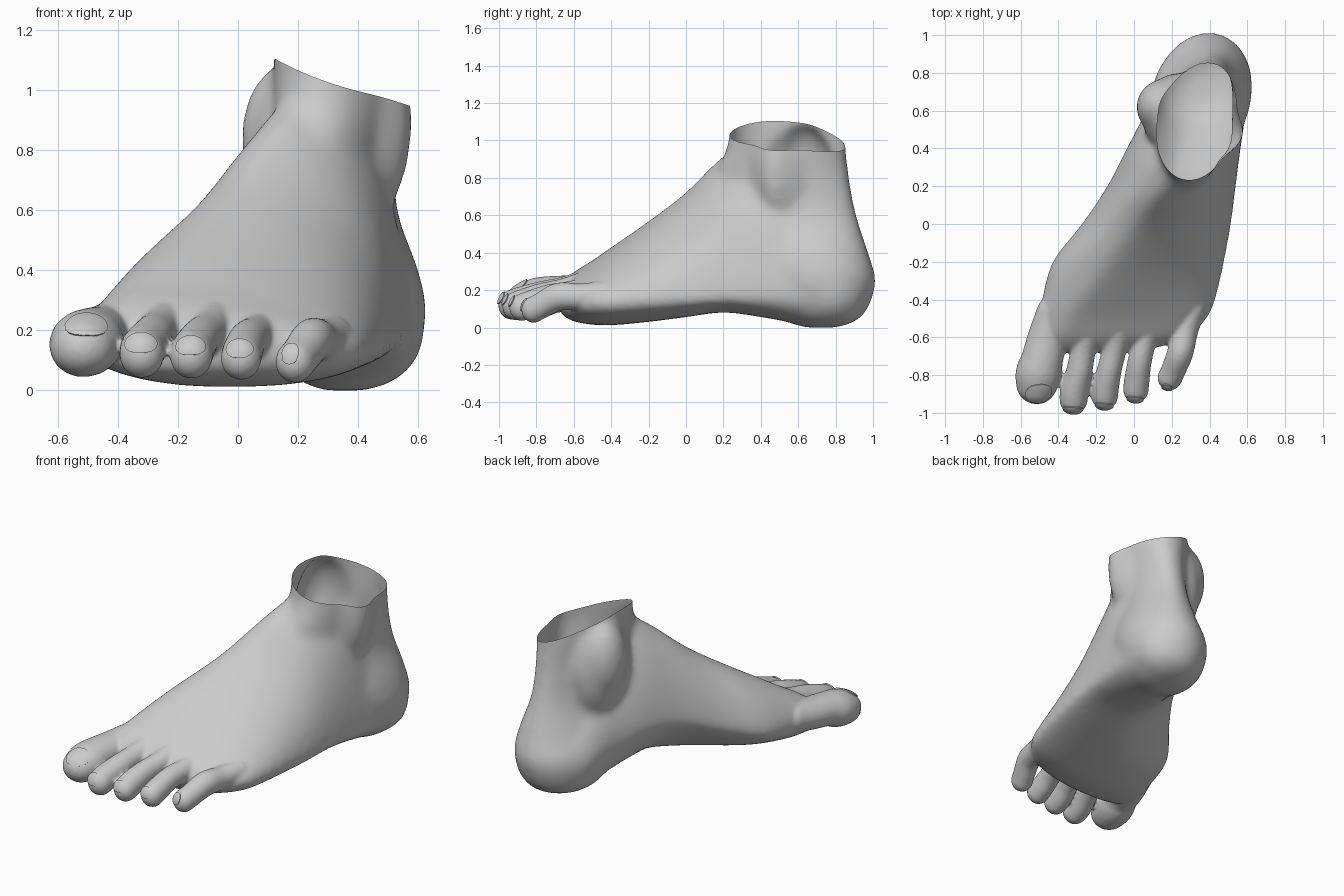
import bpy, bmesh, math
from mathutils import Vector, Matrix

if "Cube" in bpy.data.objects:
    bpy.data.objects.remove(bpy.data.objects["Cube"])


def spline(rows, n):
    """Catmull-Rom through rows of numbers, n steps per span."""
    out = []
    for i in range(len(rows) - 1):
        p = [rows[max(i - 1, 0)], rows[i], rows[i + 1], rows[min(i + 2, len(rows) - 1)]]
        for k in range(n):
            t = k / n
            out.append([0.5 * (2 * b + (c - a) * t + (2 * a - 5 * b + 4 * c - d) * t * t
                               + (3 * b - a - 3 * c + d) * t ** 3) for a, b, c, d in zip(*p)])
    return out + [list(rows[-1])]


def bridge(bm, rings):
    """Skin closed rings of points; returns the rings of vertices."""
    vs = [[bm.verts.new(p) for p in r] for r in rings]
    n = len(vs[0])
    for a, b in zip(vs, vs[1:]):
        for i in range(n):
            bm.faces.new((a[i], a[(i + 1) % n], b[(i + 1) % n], b[i]))
    bm.faces.new(vs[-1])
    return vs


def blend(ob, voxel, steps):
    """Fuse overlapping volumes into one skin and soften the joins."""
    bpy.context.view_layer.objects.active = ob
    m = ob.modifiers.new("fuse", 'REMESH')
    m.mode, m.voxel_size = 'VOXEL', voxel
    bpy.ops.object.modifier_apply(modifier="fuse")
    m = ob.modifiers.new("soften", 'SMOOTH')
    m.factor, m.iterations = 0.5, steps
    bpy.ops.object.modifier_apply(modifier="soften")


def ball(bm, c, r):
    bmesh.ops.create_icosphere(bm, subdivisions=3, radius=1,
                               matrix=Matrix.Translation(c) @ Matrix.Diagonal((*r, 1)))


def foot_ring(y, xl, xr, xt, zt, zb, zl, zr, arch):
    """Section across the foot from four superellipse quarters."""
    xb = (xl + xr) / 2
    quarters = [(xt, xr, zr, zt, 1.75, 0), (xt, xl, zl, zt, 1.65, 1),
                (xb, xl, zl, zb, arch, 0), (xb, xr, zr, zb, 2.3, 1)]
    pts = []
    for cx, ex, cz, ez, n, flip in quarters:
        for k in range(10):
            a = (10 - k if flip else k) / 10 * math.pi / 2
            c, s = max(math.cos(a), 0) ** (2 / n), max(math.sin(a), 0) ** (2 / n)
            pts.append((cx + (ex - cx) * c, y, cz + (ez - cz) * s))
    return pts


def leg_ring(z, cx, cy, a, b):
    """Ellipse turned along the line of the foot."""
    rot = Matrix.Rotation(math.radians(-16), 3, 'Z')
    return [Vector((cx, cy, z)) + rot @ Vector((b * math.cos(t), a * math.sin(t), 0))
            for t in (k * math.tau / 40 for k in range(40))]


# Foot body: y, left, right, ridge x, top, bottom, side heights, arch roundness
sections = [
    (-.68, -.50, .03, -.35, .22, .08, .15, .14, 2.2),
    (-.61, -.53, .28, -.37, .29, .035, .17, .14, 2.3),
    (-.50, -.515, .39, -.32, .36, .015, .18, .14, 2.3),
    (-.40, -.49, .435, -.25, .43, .012, .19, .14, 2.2),
    (-.20, -.435, .48, -.10, .57, .03, .20, .15, 1.7),
    (0, -.28, .515, .03, .725, .055, .26, .16, 1.3),
    (.20, -.145, .54, .17, .92, .08, .34, .17, 1.2),
    (.40, -.04, .565, .27, 1.02, .055, .38, .18, 1.5),
    (.60, .06, .595, .31, .80, .02, .33, .20, 1.9),
    (.80, .12, .62, .37, .55, 0, .25, .22, 2.1),
    (.92, .20, .565, .38, .42, .04, .24, .23, 2.1)]
# Ankle and heel: z, centre x, centre y, half length, half width
ankle = [
    (0, .355, .72, .08, .07), (.03, .36, .72, .18, .15), (.10, .36, .71, .265, .22),
    (.25, .36, .685, .335, .26), (.40, .35, .60, .385, .235), (.60, .325, .53, .395, .18),
    (.80, .325, .515, .37, .18), (1.0, .335, .54, .32, .205), (1.25, .335, .54, .31, .205)]

bm = bmesh.new()
bm.faces.new(bridge(bm, [foot_ring(*s) for s in spline(sections, 4)])[0])
bm.faces.new(bridge(bm, [leg_ring(*s) for s in spline(ankle, 4)])[0])
ball(bm, (.455, .49, .89), (.125, .12, .30))     # outer ankle bone
ball(bm, (.42, .52, .90), (.145, .18, .38))
ball(bm, (.165, .62, .84), (.155, .15, .25))     # inner ankle bone
ball(bm, (.23, .58, .78), (.19, .22, .36))
bmesh.ops.recalc_face_normals(bm, faces=bm.faces)
mesh = bpy.data.meshes.new("foot")
bm.to_mesh(mesh)
bm.free()
foot = bpy.data.objects.new("foot", mesh)
bpy.context.collection.objects.link(foot)
blend(foot, .018, 22)

# Toes: x, y, z, radius from root to tip
toes = [
    [(-.41, -.48, .20, .11), (-.455, -.60, .185, .108), (-.487, -.72, .175, .112),
     (-.505, -.79, .158, .122), (-.515, -.845, .143, .11)],
    [(-.23, -.50, .24, .08), (-.265, -.65, .20, .068), (-.29, -.78, .172, .07),
     (-.315, -.88, .138, .076), (-.32, -.93, .122, .075)],
    [(-.07, -.50, .23, .08), (-.10, -.65, .195, .065), (-.13, -.77, .168, .066),
     (-.15, -.86, .133, .072), (-.155, -.912, .115, .071)],
    [(.09, -.46, .215, .07), (.06, -.60, .185, .063), (.03, -.73, .163, .064),
     (.015, -.83, .126, .068), (.01, -.878, .108, .068)],
    [(.31, -.44, .17, .075), (.275, -.56, .165, .067), (.245, -.68, .165, .07),
     (.21, -.77, .12, .066), (.19, -.815, .096, .066)]]
bm = bmesh.new()
bm.from_mesh(foot.data)
for i, toe in enumerate(toes):
    for x, y, z, r in spline(toe, 6):
        ball(bm, (x, y, z), (r, r, r * (.9 if i == 0 else 1.08)))
bm.to_mesh(foot.data)
bm.free()
blend(foot, .0095, 6)


# Open, slanted rim at the top of the ankle
def rim(v):
    return 1.03 - .35 * (v.x - .33) - .06 * (v.y - .54) - .3 * (v.y - .57) ** 2


bm = bmesh.new()
bm.from_mesh(foot.data)
for v in bm.verts:
    v.co.z -= rim(v.co)
bmesh.ops.bisect_plane(bm, geom=bm.verts[:] + bm.edges[:] + bm.faces[:], plane_co=(0, 0, 0),
                       plane_no=(0, 0, 1), clear_outer=True)
for v in bm.verts:
    v.co.z += rim(v.co)
low = min(v.co.z for v in bm.verts)
for f in bm.faces:
    f.smooth = True
bm.to_mesh(foot.data)
bm.free()
foot.location.z = -low
bpy.context.view_layer.update()

# Nails: facing direction, half width and half length in radians
nails = [((.1, -.6, .8), .68, .55), ((-.05, -.85, .5), .75, .5), ((-.05, -.85, .5), .72, .5),
         ((-.08, -.85, .48), .68, .5), ((-.25, -.85, .4), .42, .55)]
for i, (toe, (d, wide, long)) in enumerate(zip(toes, nails)):
    x, y, z, r = toe[-1]
    d = Vector(d).normalized()
    u = Vector((0, 0, 1)).cross(d).normalized()
    w = d.cross(u)
    rings = []
    for k in range(8, 0, -1):
        ring = []
        for j in range(32):
            c, s = math.cos(j * math.tau / 32), math.sin(j * math.tau / 32)
            a = math.copysign(abs(c) ** .75, c) * wide * k / 8
            b = math.copysign(abs(s) ** .75, s) * long * k / 8
            p = (d + u * math.tan(a) + w * math.tan(b)).normalized()
            ring.append(Vector((x, y, z - low)) + p * (r + .02))
        rings.append(ring)
    bm = bmesh.new()
    bridge(bm, rings)
    mesh = bpy.data.meshes.new(f"toenail_{i + 1}")
    bm.to_mesh(mesh)
    bm.free()
    nail = bpy.data.objects.new(mesh.name, mesh)
    bpy.context.collection.objects.link(nail)
    m = nail.modifiers.new("hug", 'SHRINKWRAP')
    m.target, m.wrap_method, m.wrap_mode, m.offset = foot, 'NEAREST_SURFACEPOINT', 'ABOVE_SURFACE', .007
    m = nail.modifiers.new("plate", 'SOLIDIFY')
    m.thickness, m.offset = .01, -1
    bpy.context.view_layer.objects.active = nail
    for name in ("hug", "plate"):
        bpy.ops.object.modifier_apply(modifier=name)
    nail.select_set(True)
    bpy.ops.object.shade_smooth_by_angle(angle=math.radians(40))
    nail.select_set(False)
